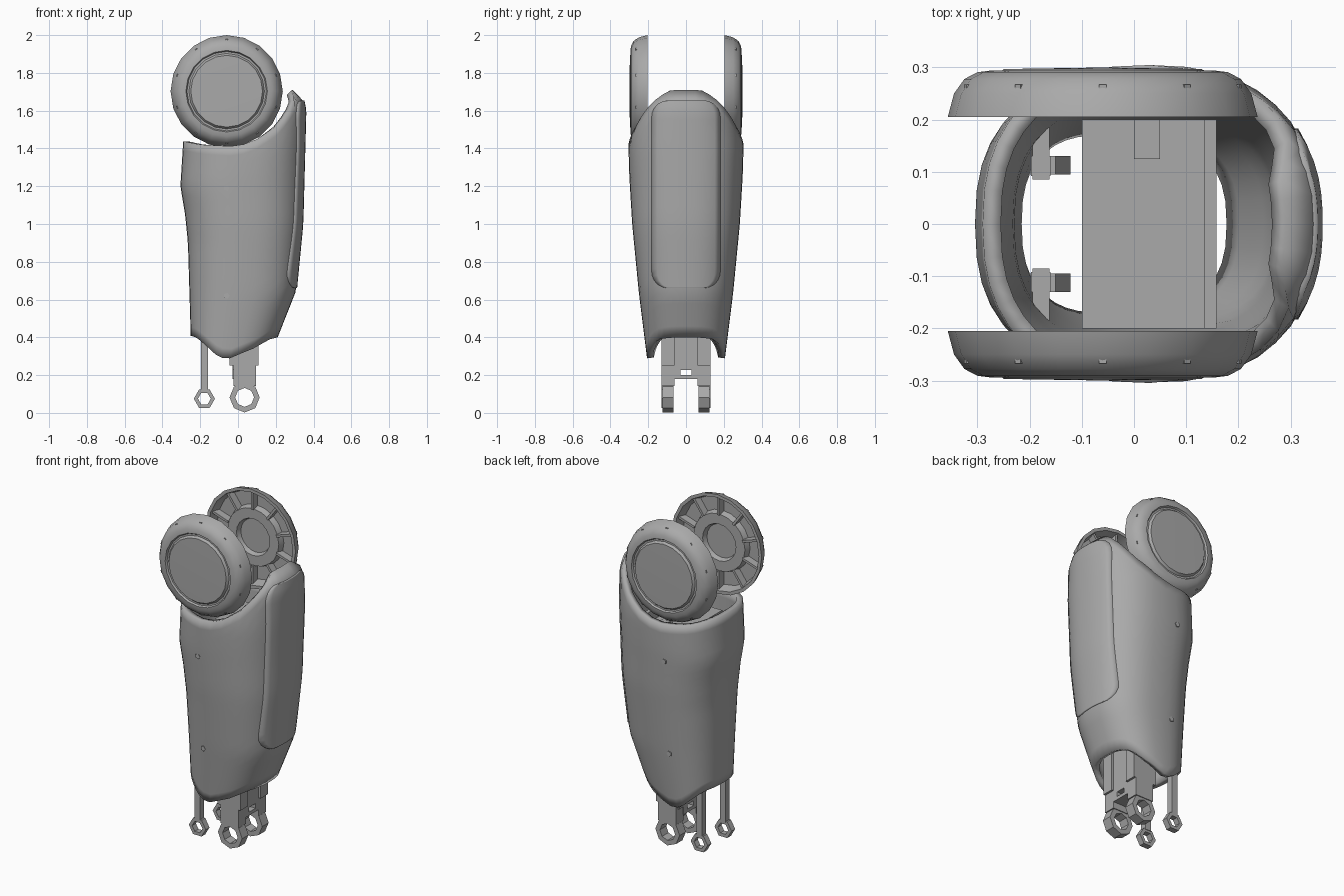
import bpy, bmesh, math
from mathutils import Vector

cube = bpy.data.objects.get("Cube")
if cube:
    bpy.data.objects.remove(cube)

grey = bpy.data.materials.new("warm_grey")
grey.use_nodes = True
COLOUR = (0.4, 0.4, 0.4, 1)
grey.diffuse_color = COLOUR
grey.node_tree.nodes["Principled BSDF"].inputs["Base Color"].default_value = COLOUR


def finish(bm, name, angle=None, recalc=True):
    bmesh.ops.remove_doubles(bm, verts=bm.verts, dist=1e-5)
    if recalc:
        bmesh.ops.recalc_face_normals(bm, faces=bm.faces)
    mesh = bpy.data.meshes.new(name)
    bm.to_mesh(mesh)
    bm.free()
    mesh.materials.append(grey)
    ob = bpy.data.objects.new(name, mesh)
    bpy.context.collection.objects.link(ob)
    if angle:
        bpy.ops.object.select_all(action="DESELECT")
        ob.select_set(True)
        bpy.context.view_layer.objects.active = ob
        bpy.ops.object.shade_smooth_by_angle(angle=math.radians(angle))
    return ob


def grid(bm, rows, closed):
    """Skin equal-length rows of points with quads."""
    vs = [[bm.verts.new(p) for p in row] for row in rows]
    n = len(vs[0])
    for a, b in zip(vs, vs[1:]):
        for i in range(n if closed else n - 1):
            k = (i + 1) % n
            bm.faces.new((a[i], a[k], b[k], b[i]))


def box(bm, x, y, z):
    r = bmesh.ops.create_cube(bm, size=1)
    for v in r["verts"]:
        v.co = Vector([s[0] + (c + 0.5) * (s[1] - s[0]) for c, s in zip(v.co, (x, y, z))])


def lathe(bm, profile, n, cx, cz, side=1):
    """Turn (radius, y) points about a y-parallel axis."""
    rows = []
    for r, y in profile:
        ring = [2 * math.pi * i / n for i in range(n)]
        rows.append([(cx + r * math.cos(a), side * y, cz + r * math.sin(a)) for a in ring])
    grid(bm, rows, True)


def lerp(table, t):
    for (a, va), (b, vb) in zip(table, table[1:]):
        if t <= b:
            f = max(0, (t - a) / (b - a))
            return va + f * (vb - va)
    return table[-1][1]


# Shell outline: extents by height, rim heights by position along x
LEFT = [(0.28, -0.24), (0.4, -0.25), (0.9, -0.265), (1.05, -0.28), (1.2, -0.305), (1.44, -0.29), (1.71, -0.26)]
RIGHT = [(0.28, 0.15), (0.4, 0.21), (0.64, 0.305), (1.0, 0.34), (1.6, 0.356), (1.66, 0.345), (1.71, 0.29)]
HALF = [(0.28, 0.205), (0.64, 0.25), (1.0, 0.285), (1.25, 0.3), (1.42, 0.305), (1.6, 0.28), (1.71, 0.22)]
TOP = [(-0.3, 1.44), (-0.2, 1.42), (0, 1.41), (0.1, 1.45), (0.2, 1.52), (0.25, 1.58), (0.3, 1.66), (0.34, 1.71)]
BOTTOM = [(-0.3, 0.41), (-0.25, 0.4), (-0.1, 0.31), (0, 0.28), (0.2, 0.34), (0.3, 0.39), (0.35, 0.4)]
P = 0.82


def bend(v):
    return math.copysign(abs(v) ** P, v)


def section(z):
    a, b = lerp(LEFT, z), lerp(RIGHT, z)
    return (a + b) / 2, (b - a) / 2, lerp(HALF, z)


def shell_point(angle, f):
    nominal = 0.03 + 0.32 * bend(math.cos(angle))
    z0, z1 = lerp(BOTTOM, nominal), lerp(TOP, nominal)
    z = z0 + f * (z1 - z0)
    cx, rx, ry = section(z)
    return (cx + rx * bend(math.cos(angle)), ry * bend(math.sin(angle)), z)


def surface_x(y, z):
    cx, rx, ry = section(z)
    s = min(1, abs(y) / ry) ** (1 / P)
    return cx + rx * math.sqrt(1 - s * s) ** P


# Outer shell
N, M = 40, 22
bm = bmesh.new()
grid(bm, [[shell_point(2 * math.pi * i / N, j / M) for i in range(N)] for j in range(M + 1)], True)
shell = finish(bm, "outer_shell", 40, recalc=False)
solid = shell.modifiers.new("wall", "SOLIDIFY")
solid.thickness, solid.offset = 0.035, -1

# Raised cover panel with rounded ends
bm = bmesh.new()
rows = []
z0, z1, width, corner = 0.66, 1.655, 0.183, 0.09
for j in range(25):
    z = (z0 + z1) / 2 - (z1 - z0) / 2 * math.cos(math.pi * j / 24)
    d = max(0, corner - min(z - z0, z1 - z))
    w = width - corner + math.sqrt(max(0, corner ** 2 - d ** 2))
    rows.append([(surface_x(w * t / 6, z) + 0.006, w * t / 6, z) for t in range(-6, 7)])
grid(bm, rows, False)
panel = finish(bm, "cover_panel", 40, recalc=False)
solid = panel.modifiers.new("depth", "SOLIDIFY")
solid.thickness, solid.offset = 0.02, -1

# Joint discs: rounded rim, grooved cap, ribbed hollow back with hub ring
CX, CZ = -0.06, 1.703
DISC = [(0, 0.3), (0.19, 0.297), (0.2, 0.284), (0.21, 0.284), (0.216, 0.294),
        (0.24, 0.291), (0.265, 0.278), (0.285, 0.25), (0.297, 0.205), (0.278, 0.205),
        (0.262, 0.262), (0.18, 0.262), (0.17, 0.228), (0.11, 0.228), (0.1, 0.255), (0, 0.255)]
for side, label in ((-1, "front"), (1, "back")):
    bm = bmesh.new()
    lathe(bm, DISC, 20, CX, CZ, side)
    finish(bm, label + "_joint_disc", 35)
    bm = bmesh.new()
    for k in range(10):
        a = 2 * math.pi * (k + 0.5) / 10
        out, across = Vector((math.cos(a), 0, math.sin(a))), Vector((-math.sin(a), 0, math.cos(a)))
        r = bmesh.ops.create_cube(bm, size=1)
        for v in r["verts"]:
            c = v.co.copy()
            v.co = (Vector((CX, side * (0.242 + 0.05 * c.y), CZ))
                    + out * (0.222 + 0.11 * c.x) + across * 0.014 * c.z)
    finish(bm, label + "_disc_ribs")

    # Shell screws
    bm = bmesh.new()
    for z in (0.62, 1.19):
        cx, rx, ry = section(z)
        c = min(1, abs(-0.06 - cx) / rx) ** (1 / P)
        y = ry * math.sqrt(1 - c * c) ** P
        lathe(bm, [(0, y + 0.004), (0.016, y + 0.004), (0.016, y - 0.02), (0, y - 0.02)], 5, -0.06, z, side)
    finish(bm, label + "_screws")

    # Fork prong with eye
    bm = bmesh.new()
    eye = [(0.08, 0.065), (0.08, 0.125), (0.05, 0.125), (0.05, 0.065), (0.08, 0.065)]
    lathe(bm, eye, 8, 0.035, 0.082, side)
    ys = sorted((side * 0.06, side * 0.13))
    box(bm, (-0.025, 0.095), ys, (0.142, 0.26))
    box(bm, (-0.045, 0.108), ys, (0.25, 0.76))
    finish(bm, label + "_fork_prong")

    # Slim rod with eye, tied to the shell wall
    bm = bmesh.new()
    eye = [(0.056, 0.095), (0.056, 0.13), (0.034, 0.13), (0.034, 0.095), (0.056, 0.095)]
    lathe(bm, eye, 6, -0.178, 0.075, side)
    box(bm, (-0.197, -0.16), sorted((side * 0.092, side * 0.13)), (0.118, 0.9))
    box(bm, (-0.195, -0.162), sorted((side * 0.085, side * 0.19)), (0.84, 0.9))
    finish(bm, label + "_rod")

# Fork bridge with a small square window
bm = bmesh.new()
fork = (-0.03, 0.095)
box(bm, fork, (-0.065, 0.065), (0.18, 0.2))
for side in (-1, 1):
    box(bm, fork, sorted((side * 0.03, side * 0.065)), (0.195, 0.23))
box(bm, fork, (-0.11, 0.11), (0.228, 0.76))
finish(bm, "fork_bridge")

# Inner frame block, side plate and stop lug
bm = bmesh.new()
box(bm, (-0.1, 0.14), (-0.2, 0.2), (0.75, 1.32))
box(bm, (0.135, 0.158), (-0.2, 0.2), (0.75, 1.38))
box(bm, (0, 0.05), (0.125, 0.2), (1.3, 1.36))
finish(bm, "inner_frame")
